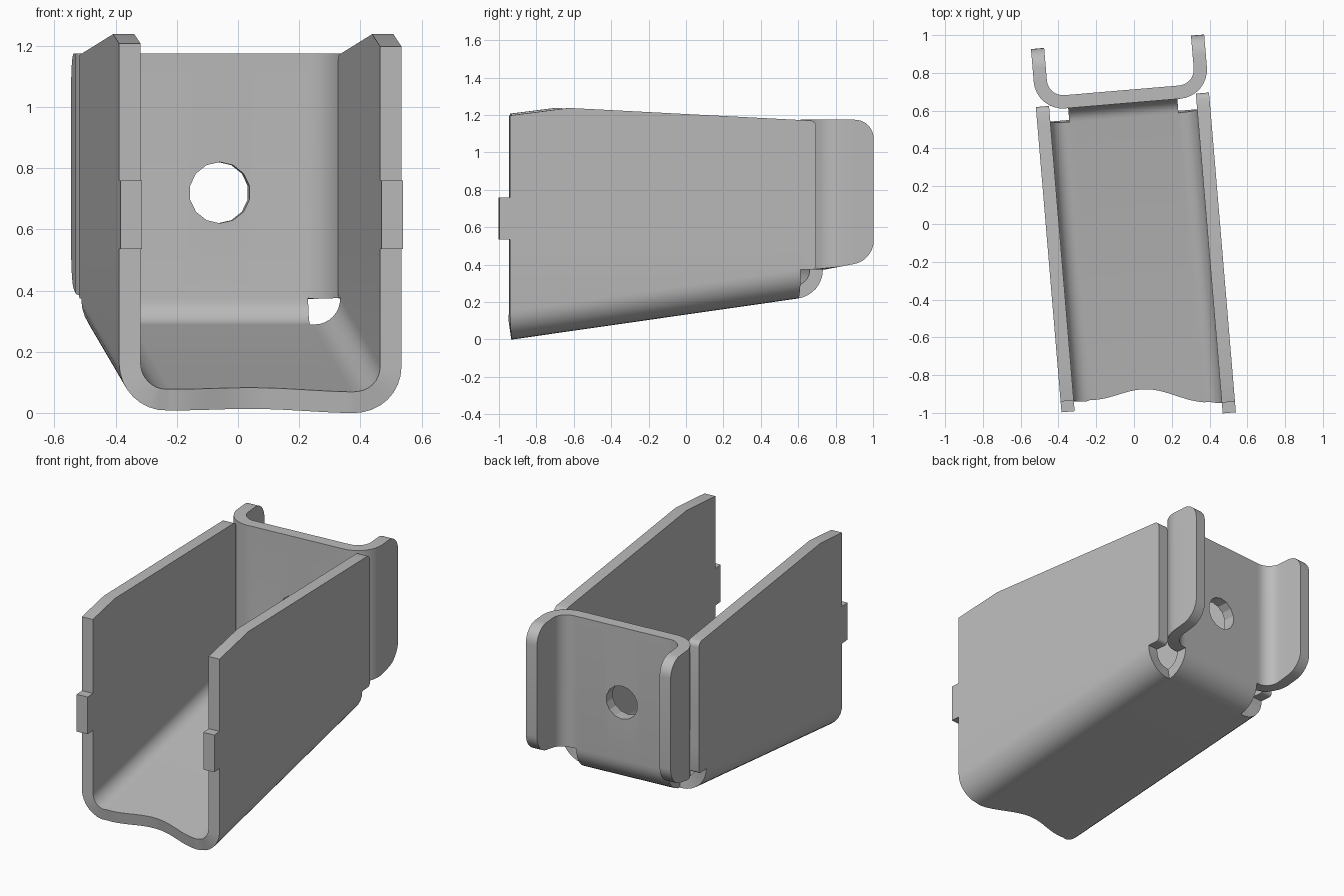
import bpy, bmesh, math
from mathutils import Matrix, Vector

if "Cube" in bpy.data.objects:
    bpy.data.objects.remove(bpy.data.objects["Cube"], do_unlink=True)

HALF, T, R = 0.46, 0.07, 0.155          # half width, sheet thickness, outer bend radius
FLAT = HALF - R                         # half width of the flat floor
TONGUE = 0.29                           # half width of the strip joining floor and end plate
KNEE, BACK = -0.665, 0.66               # wall top peak and wall rear edge
PLATE, TOP = 0.71, 1.175                # end plate rear face and its top
SLOPE = 0.143
YAW = math.radians(4.8)
PLACE = Matrix.Translation((-0.006, 0, 0)) @ Matrix.Rotation(YAW, 4, 'Z')
ARC_V = PLATE - R
ARC_Z = 0.137 + SLOPE * ARC_V + R * math.hypot(1, SLOPE)
LEAN = math.atan(SLOPE)
FLOOR_END = ARC_V + R * math.sin(LEAN)


def floor_z(v):
    return 0.137 + SLOPE * v


def front_v(u):
    """Front edge: straight walls, scalloped floor, cut square to the world."""
    if abs(u) > FLAT:
        y = -0.94 + 0.012 * (HALF - abs(u)) / R
    else:
        y = -0.928 - 0.02 * u + 0.063 * math.cos(math.pi * u / 0.61) ** 2
    return (y - u * math.sin(YAW)) / math.cos(YAW)


def wall_top(v):
    z = 1.238 + (0.127 * (v - KNEE) if v < KNEE else -0.052 * (v - KNEE))
    return z - corner(v, BACK, 0.03)


def corner(v, end, r):
    """Height lost to a rounded corner of radius r."""
    d = max(0.0, v - (end - r))
    return r - math.sqrt(max(0.0, r * r - d * d))


def steps(n):
    return [i / n for i in range(n + 1)]


bm = bmesh.new()


def sheet(rows):
    grid = [[bm.verts.new(p) for p in row] for row in rows]
    for a, b in zip(grid, grid[1:]):
        for i in range(len(a) - 1):
            bm.faces.new((a[i], a[i + 1], b[i + 1], b[i]))


# Floor with its two side bends
bend = [(FLAT + R * math.sin(t * math.pi / 2), R * (1 - math.cos(t * math.pi / 2)))
        for t in steps(8)]
mid = [(TONGUE * (2 * t - 1), 0) for t in steps(20)]
section = [(-u, w) for u, w in reversed(bend)] + mid + bend
sheet([[(u, v, floor_z(v) + w) for v in (front_v(u), KNEE, FLOOR_END)] for u, w in section])

# Side walls with rounded rear corner and front tab
for s in (-1, 1):
    u = s * HALF
    vs = [front_v(u), KNEE, FLOOR_END] + [BACK - 0.03 + 0.03 * math.sin(t * math.pi / 2)
                                          for t in steps(4)]
    low = [floor_z(min(v, FLOOR_END)) + R + corner(v, BACK, 0.02) for v in vs]
    sheet([[(u, v, z) for z in (b, 0.535, 0.76, wall_top(v))] for v, b in zip(vs, low)])
    sheet([[(u, v, z) for z in (0.535, 0.76)] for v in (vs[0] - 0.057, vs[0])])

# Tongue bending up from the floor into the end plate
arc = [LEAN + t * (math.pi / 2 - LEAN) for t in steps(8)]
sheet([[(u, ARC_V + R * math.sin(a), ARC_Z - R * math.cos(a)) for a in arc] for u, _ in mid])

# End plate with its two rear flanges
r_in = R - T
side = [(FLAT + r_in * math.sin(t * math.pi / 2), PLATE + r_in * (1 - math.cos(t * math.pi / 2)))
        for t in steps(8)]
END = 0.968
side += [(HALF - T, END - 0.1 + 0.1 * math.sin(t * math.pi / 2)) for t in steps(8)]
path = [(-u, v) for u, v in reversed(side)] + [(u, PLATE) for u, _ in mid] + side
sheet([[(u, v, ARC_Z + 0.2 * (v - PLATE) + corner(v, END, 0.1)),
        (u, v, TOP - corner(v, END, 0.1))] for u, v in path])

# Weld the sheet and face it outward
bmesh.ops.remove_doubles(bm, verts=bm.verts, dist=0.0005)
bmesh.ops.recalc_face_normals(bm, faces=bm.faces)
lowest = min(bm.faces, key=lambda f: f.calc_center_median().z)
if lowest.normal.z > 0:
    bmesh.ops.reverse_faces(bm, faces=bm.faces)
bm.transform(PLACE)
mesh = bpy.data.meshes.new("bracket")
bm.to_mesh(mesh)
bm.free()
bracket = bpy.data.objects.new("bracket", mesh)
bpy.context.collection.objects.link(bracket)

# Round hole through the end plate
bpy.ops.mesh.primitive_cylinder_add(vertices=14, radius=0.1, depth=0.3)
cutter = bpy.context.object
cutter.name = "hole_cutter"
cutter.hide_render = True
cutter.matrix_world = PLACE @ Matrix.Translation((0, 0.675, 0.72)) @ Matrix.Rotation(math.pi / 2, 4, 'X')

solid = bracket.modifiers.new("thickness", 'SOLIDIFY')
solid.thickness = T
solid.offset = -1
solid.use_even_offset = True
cut = bracket.modifiers.new("hole", 'BOOLEAN')
cut.operation = 'DIFFERENCE'
cut.solver = 'EXACT'
cut.object = cutter

# Steel grey
steel = bpy.data.materials.new("steel_grey")
steel.use_nodes = True
grey = (0.5, 0.5, 0.5, 1)
steel.diffuse_color = grey
steel.node_tree.nodes["Principled BSDF"].inputs["Base Color"].default_value = grey
mesh.materials.append(steel)

# Apply the modifiers and smooth the bends
bpy.ops.object.select_all(action='DESELECT')
bracket.select_set(True)
bpy.context.view_layer.objects.active = bracket
for name in ("thickness", "hole"):
    bpy.ops.object.modifier_apply(modifier=name)
bpy.data.objects.remove(cutter, do_unlink=True)
bpy.ops.object.shade_smooth_by_angle(angle=math.radians(25))
